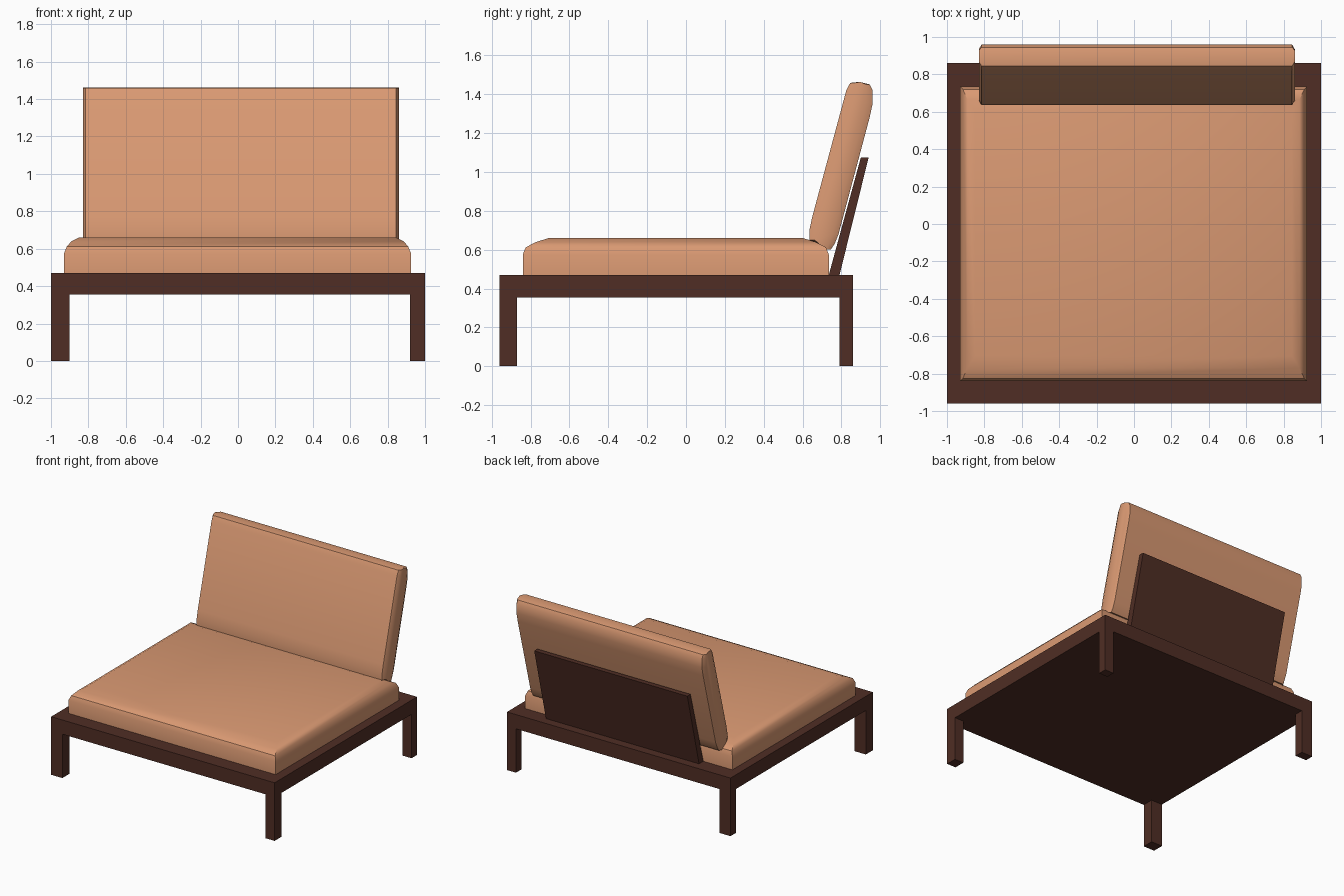
import bpy, bmesh, math

if "Cube" in bpy.data.objects:
    bpy.data.objects.remove(bpy.data.objects["Cube"], do_unlink=True)


def make_material(name, rgb):
    mat = bpy.data.materials.new(name)
    mat.use_nodes = True
    mat.diffuse_color = (*rgb, 1)
    mat.node_tree.nodes["Principled BSDF"].inputs["Base Color"].default_value = (*rgb, 1)
    return mat


wood = make_material("dark wood", (0.08, 0.027, 0.018))
fabric = make_material("tan fabric", (0.70, 0.32, 0.17))


def loft(name, rings, mat, smooth_angle=None):
    """Join equal-length rings of points into a closed solid."""
    bm = bmesh.new()
    loops = [[bm.verts.new(p) for p in ring] for ring in rings]
    n = len(loops[0])
    for a, b in zip(loops, loops[1:]):
        for i in range(n):
            j = (i + 1) % n
            bm.faces.new((a[i], a[j], b[j], b[i]))
    bm.faces.new(loops[0])
    bm.faces.new(loops[-1])
    bmesh.ops.recalc_face_normals(bm, faces=bm.faces)
    mesh = bpy.data.meshes.new(name)
    bm.to_mesh(mesh)
    bm.free()
    mesh.materials.append(mat)
    obj = bpy.data.objects.new(name, mesh)
    bpy.context.collection.objects.link(obj)
    if smooth_angle:
        bpy.ops.object.select_all(action='DESELECT')
        obj.select_set(True)
        bpy.context.view_layer.objects.active = obj
        bpy.ops.object.shade_smooth_by_angle(angle=math.radians(smooth_angle))
    return obj


def rect(x0, x1, y0, y1, z):
    return [(x0, y0, z), (x1, y0, z), (x1, y1, z), (x0, y1, z)]


def box(name, x0, x1, y0, y1, z0, z1, mat):
    return loft(name, [rect(x0, x1, y0, y1, z) for z in (z0, z1)], mat)


# Platform and four corner legs
box("platform", -1, 1, -0.96, 0.86, 0.355, 0.47, wood)
for side, x0, x1 in (("right", -1, -0.90), ("left", 0.92, 1)):
    for end, y0, y1 in (("front", -0.96, -0.87), ("back", 0.79, 0.86)):
        box(f"{end}_{side}_leg", x0, x1, y0, y1, 0, 0.355, wood)

# Seat cushion: stacked outlines drawing in toward the top
layers = [(0.47, 0, 0), (0.575, 0, 0), (0.612, 0.015, 0.015),
          (0.64, 0.04, 0.07), (0.66, 0.08, 0.135)]
loft("seat_cushion",
     [rect(-0.93 + dx, 0.925 - dx, -0.84 + dy, 0.735 - dy, z) for z, dx, dy in layers],
     fabric, 40)

# Sloping back board
board = [(0.735, 0.47), (0.79, 0.47), (0.94, 1.075), (0.90, 1.075)]
loft("back_board", [[(x, y, z) for y, z in board] for x in (-0.67, 0.70)], wood)

# Back cushion: side profile swept across, pinched at both ends
profile = [(0.72, 0.61), (0.745, 0.60), (0.765, 0.63), (0.785, 0.68), (0.945, 1.28),
           (0.96, 1.35), (0.96, 1.42), (0.945, 1.45), (0.89, 1.463), (0.845, 1.458),
           (0.825, 1.42), (0.65, 0.77), (0.635, 0.70), (0.635, 0.65)]


def pinched(x, keep):
    """Profile at x with its thickness scaled about the leaning centre line."""
    ring = []
    for y, z in profile:
        mid = 0.695 + (z - 0.62) * 0.248
        ring.append((x, mid + (y - mid) * keep, z))
    return ring


loft("back_cushion",
     [pinched(-0.83, 0.6), pinched(-0.815, 1), pinched(0.845, 1), pinched(0.86, 0.6)],
     fabric, 40)
